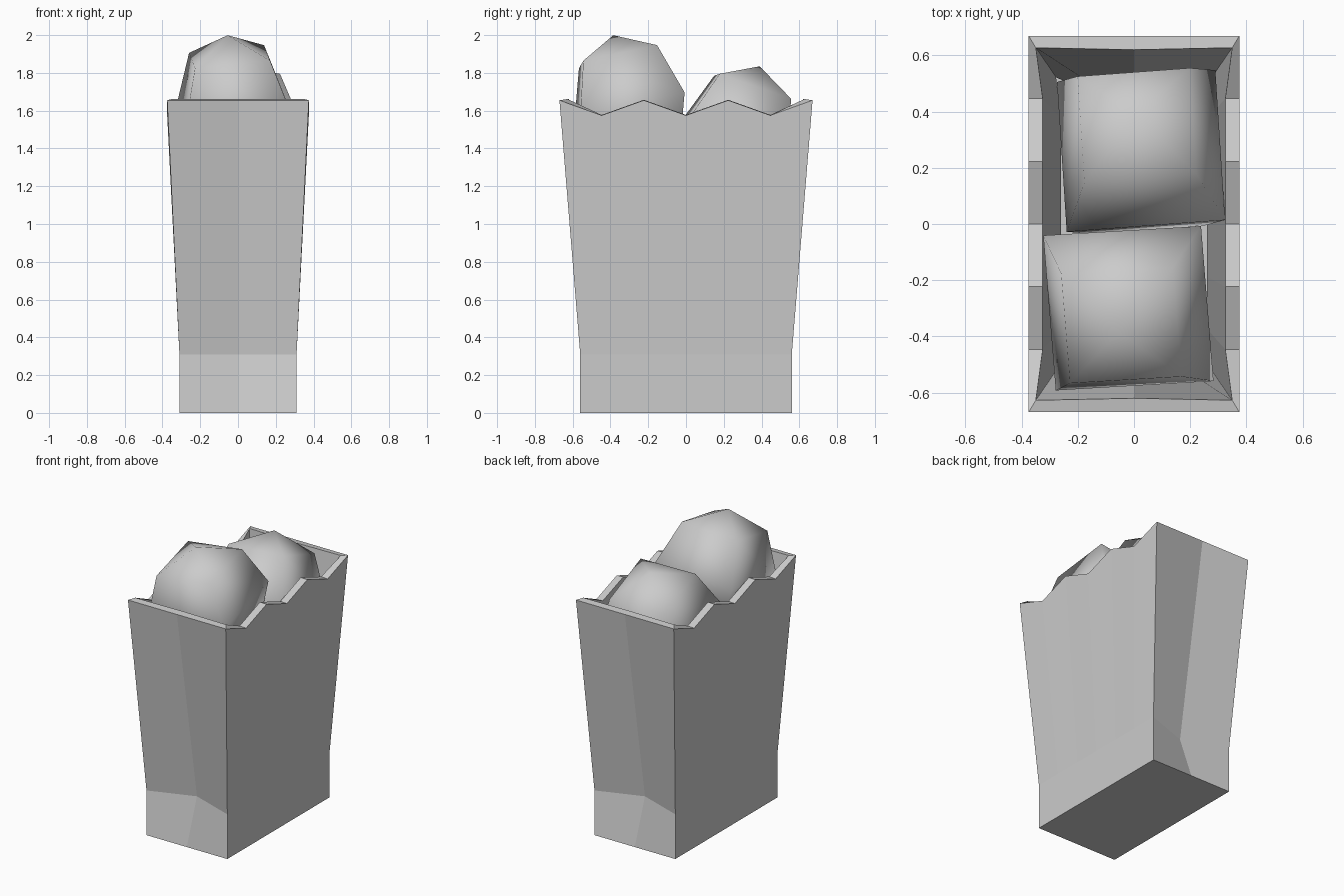
import bpy, bmesh
from math import radians
from mathutils import Matrix, Vector

if "Cube" in bpy.data.objects:
    bpy.data.objects.remove(bpy.data.objects["Cube"])


def ring(bm, hx, hy, z, pinch=0.0, wave=0.0):
    """Bag outline: zigzag-ready long sides, one fold point mid front and back."""
    steps = [i / 3 for i in range(-3, 4)]
    dip = lambda i: z - wave * (i % 2)
    pts = [(hx, t * hy, dip(i)) for i, t in enumerate(steps)]
    pts.append((0, hy - pinch, z))
    pts += [(-x, -y, h) for x, y, h in pts]
    return [bm.verts.new(p) for p in pts]


def make_object(name, bm):
    mesh = bpy.data.meshes.new(name)
    bm.to_mesh(mesh)
    bm.free()
    obj = bpy.data.objects.new(name, mesh)
    bpy.context.collection.objects.link(obj)
    return obj


# Paper bag: straight foot, flared body with folded-in ends, zigzag rim
bm = bmesh.new()
rings = [ring(bm, 0.31, 0.56, 0),
         ring(bm, 0.31, 0.56, 0.31, pinch=0.11),
         ring(bm, 0.375, 0.67, 1.655, wave=0.08)]
for lo, hi in zip(rings, rings[1:]):
    n = len(lo)
    for i in range(n):
        j = (i + 1) % n
        bm.faces.new((lo[i], lo[j], hi[j], hi[i]))
bm.faces.new(rings[0][::-1])
bag = make_object("paper_bag", bm)
wall = bag.modifiers.new("wall", 'SOLIDIFY')
wall.thickness = 0.05
wall.offset = -1


# Bread buns: four-sided low-poly balls, tilted and smooth shaded
def bun(name, centre, axis, yaw):
    bm = bmesh.new()
    bmesh.ops.create_uvsphere(bm, u_segments=4, v_segments=4, radius=0.4)
    tilt = Vector((0, 0, 1)).rotation_difference(Vector(axis)).to_matrix().to_4x4()
    spin = Matrix.Rotation(radians(45 + yaw), 4, 'Z')
    bm.transform(Matrix.Translation(centre) @ tilt @ spin)
    for f in bm.faces:
        f.smooth = True
    return make_object(name, bm)


bun("front_bun", (-0.02, -0.30, 1.61), (-0.035, -0.085, 0.39), 4)
bun("back_bun", (0.025, 0.26, 1.457), (-0.02, 0.13, 0.378), 4)
